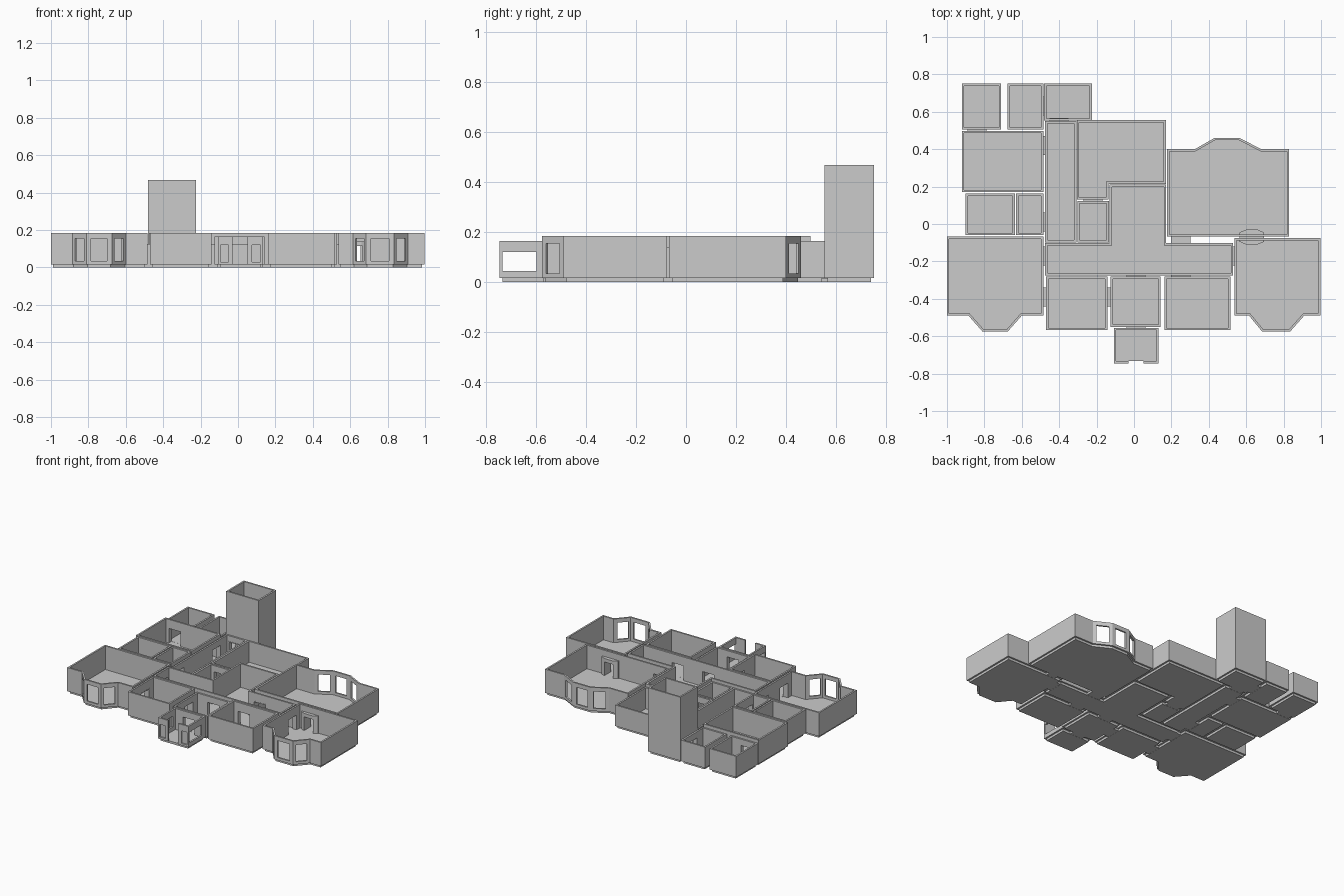
import bpy, bmesh, math
from mathutils import Vector, Matrix

if "Cube" in bpy.data.objects:
    bpy.data.objects.remove(bpy.data.objects["Cube"])

T, FLOOR = 0.012, 0.016          # wall thickness, floor slab height
LOW, HIGH, DOOR = 0.165, 0.184, 0.125


def finish(name, bm):
    bmesh.ops.recalc_face_normals(bm, faces=bm.faces[:])
    me = bpy.data.meshes.new(name)
    bm.to_mesh(me)
    bm.free()
    ob = bpy.data.objects.new(name, me)
    bpy.context.collection.objects.link(ob)
    return ob


def inset(pts, d):
    out = []
    for i, p in enumerate(pts):
        p = Vector(p)
        a = (p - Vector(pts[i - 1])).normalized()
        b = (Vector(pts[(i + 1) % len(pts)]) - p).normalized()
        n1, n2 = Vector((-a.y, a.x)), Vector((-b.y, b.x))
        m = n1 + n2
        out.append(p + m * (d / (1 + n1.dot(n2))))
    return out


def slab(name, pts, z0, z1):
    bm = bmesh.new()
    f = bm.faces.new([bm.verts.new((p[0], p[1], z0)) for p in pts])
    g = bmesh.ops.extrude_face_region(bm, geom=[f])
    bmesh.ops.translate(bm, vec=(0, 0, z1 - z0),
                        verts=[v for v in g['geom'] if isinstance(v, bmesh.types.BMVert)])
    return finish(name, bm)


def add_box(bm, cx, cy, lx, ly, z0, z1, ang=0):
    m = (Matrix.Translation((cx, cy, (z0 + z1) / 2)) @ Matrix.Rotation(ang, 4, 'Z')
         @ Matrix.Diagonal((lx, ly, z1 - z0, 1)))
    bmesh.ops.create_cube(bm, size=1, matrix=m)


def rect(x0, y0, x1, y1):
    return [(x0, y0), (x1, y0), (x1, y1), (x0, y1)]


# Room outlines, counter-clockwise
left_bay = [(-.885, -.49), (-.81, -.575), (-.675, -.575), (-.60, -.49)]
right_bay = [(.615, -.49), (.685, -.575), (.835, -.575), (.91, -.49)]
back_bay = [(.68, .40), (.565, .46), (.43, .46), (.325, .40)]
rooms = {
    "back_left_room": (rect(-.92, .505, -.71, .75), LOW),
    "back_store": (rect(-.675, .505, -.485, .75), LOW),
    "tower": (rect(-.48, .553, -.225, .75), .468),
    "side_room": (rect(-.92, .17, -.485, .498), HIGH),
    "bath": (rect(-.90, -.06, -.637, .163), HIGH),
    "wash_closet": (rect(-.63, -.06, -.485, .163), HIGH),
    "left_parlour": ([(-1, -.49)] + left_bay + [(-.485, -.49), (-.485, -.067), (-1, -.067)], HIGH),
    "back_corridor": (rect(-.475, -.098, -.308, .55), LOW),
    "kitchen": ([(-.305, .13), (-.137, .13), (-.137, .215), (.17, .215), (.17, .555), (-.305, .555)], LOW),
    "closet": (rect(-.303, -.098, -.135, .122), LOW),
    "hall": ([(-.475, -.275), (.53, -.275), (.53, -.102), (.172, -.102), (.172, .211),
              (-.13, .211), (-.13, -.102), (-.475, -.102)], HIGH),
    "back_parlour": ([(.177, -.067), (.83, -.067), (.83, .40)] + back_bay + [(.177, .40)], HIGH),
    "right_parlour": ([(.537, -.49)] + right_bay + [(.996, -.49), (.996, -.075), (.537, -.075)], HIGH),
    "front_left_room": (rect(-.47, -.567, -.143, -.282), HIGH),
    "front_right_room": (rect(.162, -.567, .515, -.282), HIGH),
    "entry": (rect(-.125, -.55, .142, -.282), LOW),
    "porch": (rect(-.107, -.745, .132, -.556), LOW),
}

# Doors: centre x, centre y, wall direction, passage depth, width
doors = [
    (-.84, .502, 'x', .03, .10), (-.40, .551, 'x', .03, .10),
    (.01, -.279, 'x', .03, .10), (.01, -.553, 'x', .03, .10),
    (.25, -.279, 'x', .03, .10), (.25, -.085, 'x', .06, .10),
    (-.22, .126, 'x', .03, .10),
    (-.482, .63, 'y', .03, .10), (-.48, .42, 'y', .034, .10),
    (-.48, .01, 'y', .034, .10), (-.48, -.17, 'y', .034, .10),
    (-.477, -.39, 'y', .04, .10), (-.134, -.39, 'y', .042, .10),
    (.533, -.17, 'y', .03, .10),
]
cut = bmesh.new()
thresholds, linings = bmesh.new(), bmesh.new()
for x, y, axis, d, w in doors:
    a = 0 if axis == 'x' else math.pi / 2
    add_box(cut, x, y, w, d + .01, .008, DOOR, a)
    add_box(thresholds, x, y, w, d + .002, .001, FLOOR - .0005, a)
    # jambs and lintel bridging the two wall skins
    u = Vector((1, 0)) if axis == 'x' else Vector((0, 1))
    for s in (-1, 1):
        c = Vector((x, y)) + u * s * (w / 2 - .002)
        add_box(linings, c.x, c.y, .006, d, FLOOR, DOOR, a)
    add_box(linings, x, y, w, d, DOOR - .005, DOOR + .001, a)
finish("door_thresholds", thresholds)
finish("door_linings", linings)

# Bay windows, one in each facet
for bay in (left_bay, right_bay, back_bay):
    for p, q in zip(bay, bay[1:]):
        p, q = Vector(p), Vector(q)
        c, e = (p + q) / 2, q - p
        add_box(cut, c.x, c.y, e.length * .64, .035, .035, .155, math.atan2(e.y, e.x))

# Porch openings and the two-sided hearth opening
for x in (-.107, .132):
    add_box(cut, x, -.665, .06, .136, .045, .12)
for x in (-.0725, .0975):
    add_box(cut, x, -.745, .044, .02, .03, .12)
add_box(cut, .01, -.745, .08, .03, .008, .2)
add_box(cut, .63, -.07, .07, .10, .008, .115)
cutter = finish("opening_cutter", cut)
cutter.hide_render = True
cutter.display_type = 'WIRE'


def pierce(ob):
    m = ob.modifiers.new("openings", 'BOOLEAN')
    m.operation, m.solver, m.object = 'DIFFERENCE', 'EXACT', cutter


# Wall rings and floor slabs
for name, (pts, h) in rooms.items():
    inner = inset(pts, T)
    slab(name + "_floor", inner, 0, FLOOR)
    bm = bmesh.new()
    loops = [[bm.verts.new((p[0], p[1], z)) for p in ring]
             for ring, z in ((pts, FLOOR), (pts, h), (inner, h), (inner, FLOOR))]
    n = len(pts)
    for k in range(4):
        A, B = loops[k], loops[(k + 1) % 4]
        for i in range(n):
            j = (i + 1) % n
            bm.faces.new((A[i], A[j], B[j], B[i]))
    pierce(finish(name + "_walls", bm))

# Hearth surround between the two right-hand parlours
hearth = [(.565, -.095), (.60, -.11), (.66, -.11), (.695, -.095),
          (.695, -.045), (.66, -.03), (.60, -.03), (.565, -.045)]
pierce(slab("hearth_surround", hearth, FLOOR, .14))
slab("hearth_base", rect(.595, -.09, .665, -.05), .001, FLOOR)
